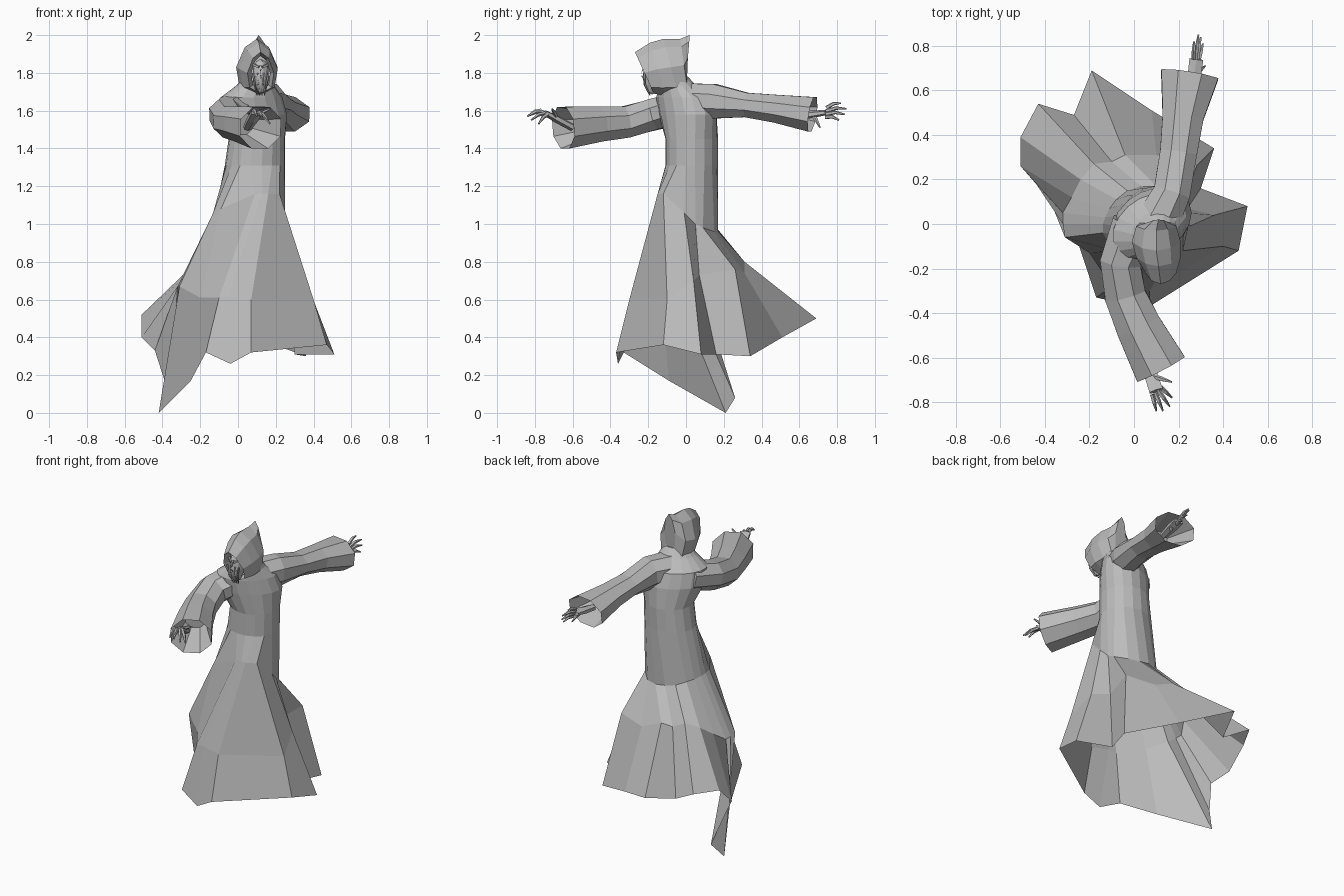
import bpy, bmesh, math
from mathutils import Vector

default_cube = bpy.data.objects.get("Cube")
if default_cube:
    bpy.data.objects.remove(default_cube, do_unlink=True)

# One stone grey for everything
grey = bpy.data.materials.new("stone_grey")
grey.use_nodes = True
grey.diffuse_color = (0.5, 0.5, 0.5, 1)
for node in grey.node_tree.nodes:
    if node.type == 'BSDF_PRINCIPLED':
        node.inputs["Base Color"].default_value = grey.diffuse_color
        node.inputs["Roughness"].default_value = 0.9


def cm(*values):
    """Vector from hundredths of a unit."""
    return Vector(values) / 100


def add_object(name, bm):
    bmesh.ops.recalc_face_normals(bm, faces=bm.faces[:])
    mesh = bpy.data.meshes.new(name)
    bm.to_mesh(mesh)
    bm.free()
    mesh.materials.append(grey)
    obj = bpy.data.objects.new(name, mesh)
    bpy.context.collection.objects.link(obj)
    return obj


def loft(name, rings, cap_start=False, cap_end=False):
    """Skin a list of closed rings that share a point count."""
    bm = bmesh.new()
    loops = [[bm.verts.new(p) for p in ring] for ring in rings]
    for low, high in zip(loops, loops[1:]):
        count = len(low)
        for i in range(count):
            j = (i + 1) % count
            bm.faces.new((low[i], low[j], high[j], high[i]))
    if cap_start:
        bm.faces.new(loops[0][::-1])
    if cap_end:
        bm.faces.new(loops[-1])
    return add_object(name, bm)


def tube(name, stations, sides, tuck=0.0):
    """Tube through (centre, half width, half height); tuck folds the end inward."""
    rings = []
    last = len(stations) - 1
    for i, (centre, width, height) in enumerate(stations):
        ahead = stations[min(i + 1, last)][0] - stations[max(i - 1, 0)][0]
        ahead.normalize()
        side = ahead.cross(Vector((0, 0, 1))).normalized()
        up = side.cross(ahead)
        ring = []
        for k in range(sides):
            a = math.tau * (k + 0.5) / sides
            ring.append(centre + side * width * math.cos(a) + up * height * math.sin(a))
        rings.append(ring)
    if tuck:
        rings.append([centre + (p - centre) * 0.5 - ahead * tuck for p in rings[-1]])
    return loft(name, rings, cap_start=True, cap_end=True)


# Robe: wind-blown hem, fold line and twisted hips, then oval rings to the collar
hem = [cm(*p) for p in (
    (7, -37, 32), (47, -12, 36), (51, 8, 31), (30, 16, 31), (36, 34, 30),
    (8, 51, 40), (-19, 69, 50), (-27, 49, 44), (-43, 54, 53), (-51, 39, 52),
    (-51, 26, 40), (-44, 18, 33), (-36, 26, 8), (-42, 21, 0), (-25, -9, 17),
    (-17, -33, 32), (-4, -36, 26))]
folds = [cm(*p) for p in (
    (7, -30, 60), (40, -10, 60), (36, 4, 70), (24, 7, 73), (28, 26, 76),
    (10, 31, 74), (-4, 31, 80), (-10, 28, 78), (-18, 27, 82), (-24, 20, 78),
    (-28, 12, 72), (-32, 5, 67), (-32, 0, 67), (-31, -6, 67), (-20, -13, 61),
    (-10, -28, 61), (-5, -29, 62))]
hips = [cm(*p) for p in (
    (16, -15, 116), (22, -12, 116), (25, -1, 106), (24, 5, 100), (23, 9, 98),
    (17, 15, 96), (10, 17, 96), (3, 17, 97), (-3, 15, 98), (-8, 11, 100),
    (-11, 7, 101), (-13, 3, 102), (-14, 0, 103), (-14, -4, 104), (-9, -12, 108),
    (9, -15, 116), (13, -15, 116))]
start = math.radians(-56)


def oval(centre, rx, ry, yaw):
    ring = []
    for k in range(len(hips)):
        a = start + math.tau * k / len(hips) - yaw
        x, y = rx * math.cos(a), ry * math.sin(a)
        ring.append(centre + Vector((x * math.cos(yaw) - y * math.sin(yaw),
                                     x * math.sin(yaw) + y * math.cos(yaw), 0)))
    return ring


robe = [hem, folds, hips]
for x, y, z, rx, ry, yaw in (
        (9, 3, 131, 16, 14, 0), (10, 3, 145, 15, 14, 0),
        (8, 1, 158, 19, 14, 30), (7, -1, 167, 18, 13, 35),
        (9, -4, 173, 11, 9, 35), (11, -6, 178, 7, 7, 0)):
    robe.append(oval(cm(x, y, z), rx / 100, ry / 100, math.radians(yaw)))
loft("robe", robe, cap_end=True)

# Wide sleeves with hollow cuffs
sleeves = {
    "right_sleeve": ((1, -1, 162, 12, 9), (-6, -17, 158, 10, 9), (-4, -32, 154, 10, 9),
                     (2, -46, 153, 11, 10), (12, -65, 151, 13, 12)),
    "left_sleeve": ((9, -2, 166, 11, 9), (17, 14, 165, 9, 10), (20, 32, 163, 9, 7),
                    (22, 48, 161, 10, 8), (25, 67, 158, 14, 10)),
}
for name, rows in sleeves.items():
    tube(name, [(cm(x, y, z), w / 100, h / 100) for x, y, z, w, h in rows], 8, tuck=0.2)


# Hands: flat palm with five bent, tapering fingers
def hand(side, wrist, knuckles, tips, thumb):
    middle = wrist.lerp(knuckles, 0.55)
    tube(side + "_palm", [(wrist, 0.024, 0.02), (middle, 0.034, 0.02),
                          (knuckles, 0.036, 0.014)], 6)
    spread = (tips[-1] - tips[0]).normalized()
    for i, tip in enumerate(tips):
        root = knuckles + spread * (i - 1.5) * 0.018
        bend = root.lerp(tip, 0.5) + Vector((0, 0, 0.01))
        tube(f"{side}_finger_{i + 1}", [(root, 0.011, 0.011), (bend, 0.01, 0.01),
                                        (tip, 0.004, 0.004)], 5)
    bend = middle.lerp(thumb, 0.5) + Vector((0, 0, 0.006))
    tube(side + "_thumb", [(middle, 0.013, 0.013), (bend, 0.011, 0.011),
                           (thumb, 0.004, 0.004)], 5)


hand("right", cm(5, -60, 151), cm(10, -75, 159),
     [cm(10, -84, 157), cm(13, -84, 157), cm(16, -82, 155), cm(17, -78, 153)],
     cm(17, -71, 161))
hand("left", cm(26, 58, 157), cm(28, 74, 159),
     [cm(27, 82, 164), cm(29, 85, 161), cm(30, 84, 158), cm(31, 81, 155)],
     cm(32, 71, 151))

# Pointed hood: rings from the face opening back to the raised peak, wider below
hood = []
for x, y, z, w, h, lean in (
        (12, -18, 180, 5, 9, -4), (12, -22, 180, 7, 11, -5),
        (11, -15, 182, 10, 14, -4), (10, -8, 183, 11, 15, -4),
        (10, -1, 184, 9, 14, -2), (11, 1, 188, 4, 12, 1)):
    ring = []
    for k in range(8):
        c, s = math.cos(math.tau * k / 8), math.sin(math.tau * k / 8)
        ring.append(cm(x + w * c * (1 - 0.25 * s), y + lean * s, z + h * s))
    hood.append(ring)
loft("hood", hood, cap_end=True)

# Gaunt face set into the hood
bm = bmesh.new()
bmesh.ops.create_icosphere(bm, subdivisions=2, radius=1)
for v in bm.verts:
    taper = 0.75 + 0.25 * v.co.z
    v.co = cm(12, -18, 178) + Vector((v.co.x * 0.055 * taper, v.co.y * 0.05, v.co.z * 0.095))
add_object("face", bm)
tube("nose", [(cm(12, -22, 184), 0.008, 0.006), (cm(12, -24, 179), 0.013, 0.012),
              (cm(12, -22, 176), 0.008, 0.005)], 4)
for label, m in (("right", -1), ("left", 1)):
    tube(label + "_brow", [(cm(12 + m, -23, 183), 0.006, 0.008),
                           (cm(12 + 5 * m, -20, 185), 0.006, 0.008)], 4)
    for n, reach in enumerate((1.2, 3.2)):
        tube(f"{label}_jaw_strand_{n + 1}",
             [(cm(12 + m * reach * 1.3, -22, 180), 0.006, 0.006),
              (cm(12 + m * reach, -22, 174), 0.006, 0.006),
              (cm(12 + m * reach * 0.6, -19, 168), 0.003, 0.003)], 4)
